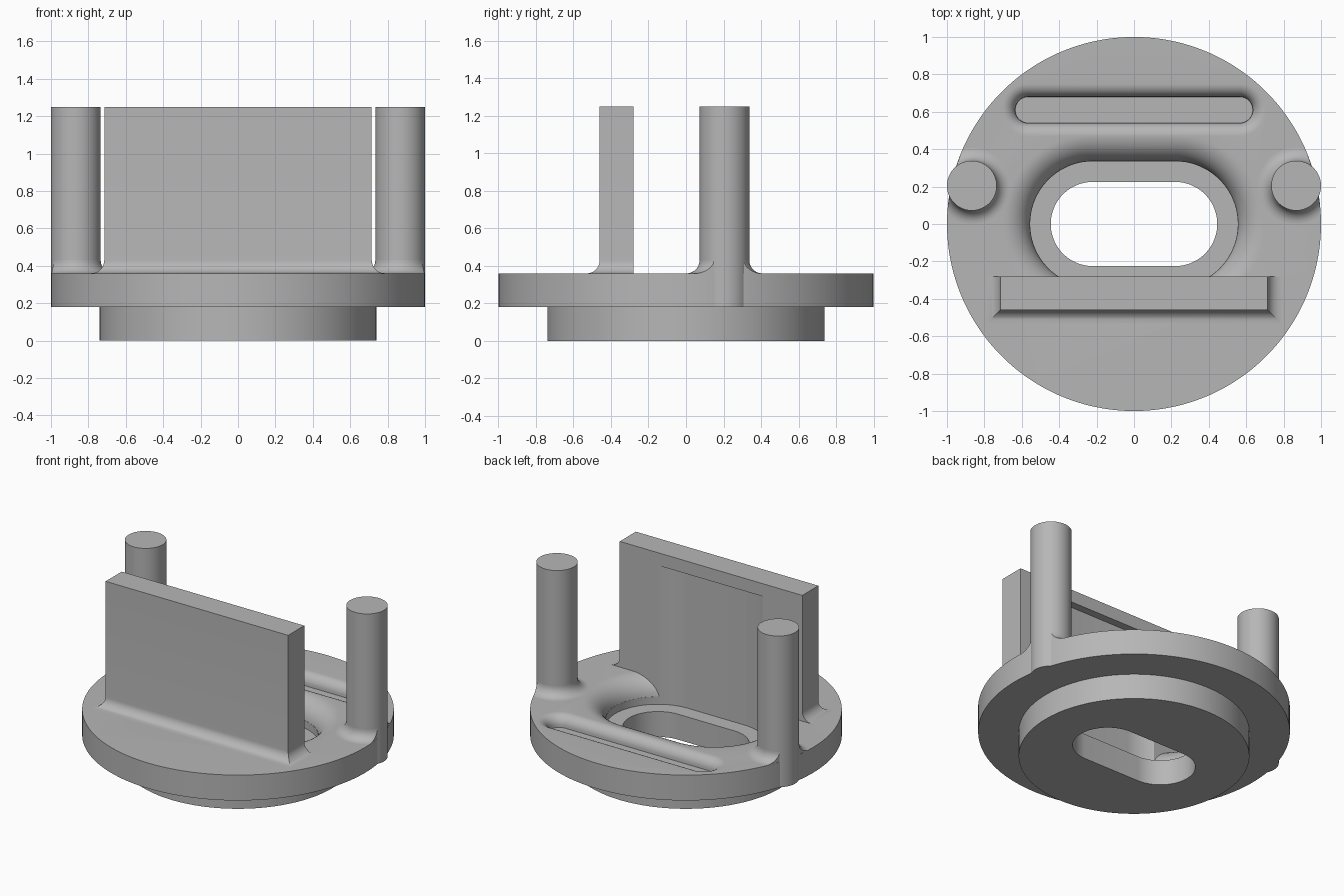
import bpy, bmesh
from math import sin, cos, pi

cube = bpy.data.objects.get("Cube")
if cube:
    bpy.data.objects.remove(cube, do_unlink=True)

grey = bpy.data.materials.new("plain_grey")
grey.use_nodes = True
COLOUR = (0.47, 0.47, 0.47, 1)
grey.diffuse_color = COLOUR
grey.node_tree.nodes["Principled BSDF"].inputs["Base Color"].default_value = COLOUR

LOWER, TOP, TALL = 0.18, 0.36, 1.25     # plate underside, plate top, top of uprights
FILLET, ROUND = 0.07, 0.145


def stadium(r, z, half=0.0, cx=0.0, cy=0.0, n=128):
    """Ring of points: a circle, or a slot when half > 0."""
    pts = []
    for i in range(n):
        a = 2 * pi * (i + 0.5) / n - pi / 2
        side = half if cos(a) > 0 else -half
        pts.append((cx + side + r * cos(a), cy + r * sin(a), z))
    return pts


def loft(name, rings):
    bm = bmesh.new()
    loops = [[bm.verts.new(p) for p in ring] for ring in rings]
    for a, b in zip(loops, loops[1:]):
        for i in range(len(a)):
            j = (i + 1) % len(a)
            bm.faces.new((a[i], a[j], b[j], b[i]))
    bm.faces.new(loops[0][::-1])
    bm.faces.new(loops[-1])
    bmesh.ops.recalc_face_normals(bm, faces=bm.faces)
    mesh = bpy.data.meshes.new(name)
    bm.to_mesh(mesh)
    bm.free()
    mesh.materials.append(grey)
    obj = bpy.data.objects.new(name, mesh)
    bpy.context.collection.objects.link(obj)
    return obj


def select(obj):
    bpy.ops.object.select_all(action='DESELECT')
    obj.select_set(True)
    bpy.context.view_layer.objects.active = obj


def boolean(obj, tool, operation='DIFFERENCE'):
    tool.hide_render = True
    mod = obj.modifiers.new("cut", 'BOOLEAN')
    mod.operation, mod.solver, mod.object = operation, 'EXACT', tool
    select(obj)
    bpy.ops.object.modifier_apply(modifier=mod.name)


def flare(radius, steps=10):
    """(outward offset, height) along a concave fillet rising from the plate."""
    arc = [pi / 2 * k / steps for k in range(steps + 1)]
    return [(radius * (1 - sin(a)), TOP + radius * (1 - cos(a))) for a in arc]


def lip(radius, steps=12):
    """(outward offset, height) along a rounded edge rising to the plate top."""
    arc = [pi / 2 * k / steps for k in range(1, steps + 1)]
    return [(radius * (1 - cos(a)), TOP - radius * (1 - sin(a))) for a in arc]


# Cutters
pocket = loft("pocket_cutter", [stadium(0.335, z, 0.22) for z in (LOWER, 1.16)])
slot = loft("slot_cutter", [stadium(0.225, z, 0.22) for z in (-0.1, 0.3)])
pocket_lip = loft("pocket_lip_cutter",
                  [stadium(0.335 + o, z, 0.22) for o, z in lip(ROUND) + [(ROUND, 0.5)]])
groove = loft("groove_cutter",
              [stadium(0.07 + o, z, 0.565, cy=0.61)
               for o, z in [(0, TOP - 0.08)] + lip(FILLET) + [(FILLET, 0.5)]])

# Stepped round plate with the open slot and the back groove
plate = loft("stepped_plate", [stadium(0.74, 0), stadium(0.74, LOWER),
                               stadium(1, LOWER), stadium(1, TOP)])
for tool in (pocket_lip, pocket, slot, groove):
    boolean(plate, tool)


# Upright wall, filleted on the front and sides, flat behind
def wall_ring(o, z):
    x, front, back = 0.715 + o, -0.46 - o, -0.28
    return [(-x, front, z), (x, front, z), (x, back, z), (-x, back, z)]


wall = loft("upright_wall", [wall_ring(o, z) for o, z in
                             [(FILLET, 0.2)] + flare(FILLET) + [(0, TALL)]])
boolean(wall, pocket)
parts = [plate, wall]

# Two posts with filleted feet trimmed to the plate edge
trim = loft("rim_trim", [stadium(0.999, z) for z in (0.1, 1)])
for side, sx in (("left", 1), ("right", -1)):
    cx, cy, r = sx * 0.867, 0.205, 0.133
    post = loft(side + "_post", [stadium(r, z, 0, cx, cy, 64) for z in (LOWER, TALL)])
    foot = loft(side + "_post_foot",
                [stadium(r + o, z, 0, cx, cy, 64) for o, z in
                 [(FILLET, 0.3)] + flare(FILLET) + [(-0.01, 0.44)]])
    boolean(foot, trim, 'INTERSECT')
    parts += [post, foot]

for tool in (pocket, slot, pocket_lip, groove, trim):
    bpy.data.objects.remove(tool, do_unlink=True)
for part in parts:
    select(part)
    bpy.ops.object.shade_smooth_by_angle(angle=pi / 6)
